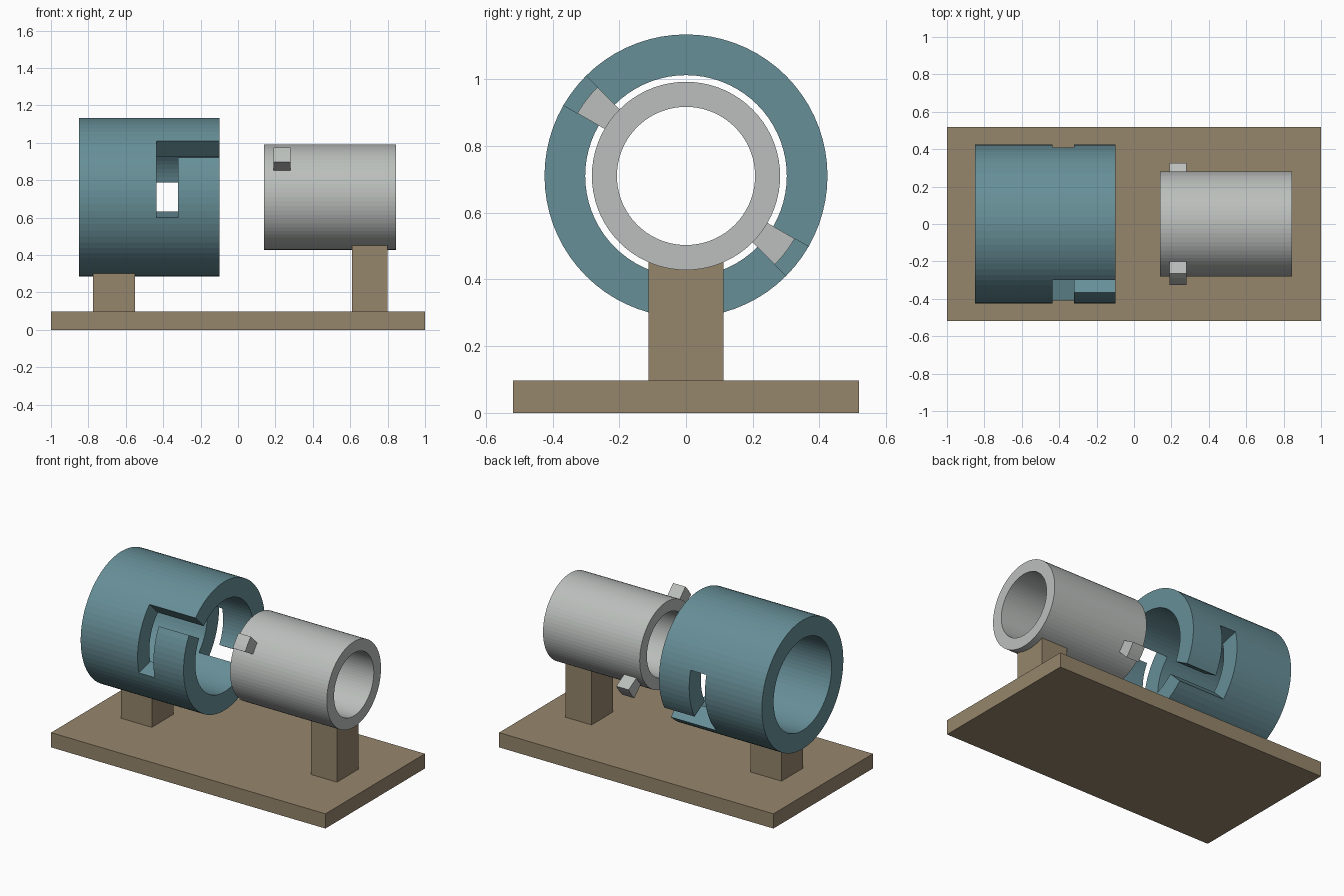
import bpy
import bmesh
from math import sin, cos, radians

cube = bpy.data.objects.get("Cube")
if cube:
    bpy.data.objects.remove(cube, do_unlink=True)

AXIS_Z = 0.71   # height of the shared tube axis
STEP = 5        # degrees per facet
COUNT = 360 // STEP


def material(name, rgb):
    mat = bpy.data.materials.new(name)
    mat.use_nodes = True
    mat.diffuse_color = (*rgb, 1)
    mat.node_tree.nodes["Principled BSDF"].inputs["Base Color"].default_value = (*rgb, 1)
    return mat


def finish(name, bm, mat):
    bmesh.ops.recalc_face_normals(bm, faces=bm.faces)
    mesh = bpy.data.meshes.new(name)
    bm.to_mesh(mesh)
    bm.free()
    mesh.materials.append(mat)
    obj = bpy.data.objects.new(name, mesh)
    bpy.context.collection.objects.link(obj)
    return obj


def box(name, low, high, mat):
    bm = bmesh.new()
    bmesh.ops.create_cube(bm, size=1)
    for v in bm.verts:
        v.co = [a + (b - a) * (c + 0.5) for a, b, c in zip(low, high, v.co)]
    return finish(name, bm, mat)


def ring_solid(name, xs, inner, outer, mat, solid=lambda band, angle: True):
    """Thick ring along x; solid(band, angle) tells which cells hold material."""
    bm = bmesh.new()
    verts = {}

    def vert(i, j, r):
        key = (i, j % COUNT, r)
        if key not in verts:
            a = radians(key[1] * STEP)
            verts[key] = bm.verts.new((xs[i], r * cos(a), AXIS_Z + r * sin(a)))
        return verts[key]

    def filled(i, j):
        return 0 <= i < len(xs) - 1 and solid(i, (j % COUNT + 0.5) * STEP)

    def face(*corners):
        bm.faces.new([vert(*c) for c in corners])

    for i in range(len(xs) - 1):
        for j in range(COUNT):
            if not filled(i, j):
                continue
            for r in (inner, outer):
                face((i, j, r), (i + 1, j, r), (i + 1, j + 1, r), (i, j + 1, r))
            for di in (0, 1):       # end walls
                if not filled(i + 2 * di - 1, j):
                    k = i + di
                    face((k, j, inner), (k, j, outer), (k, j + 1, outer), (k, j + 1, inner))
            for dj in (0, 1):       # radial walls
                if not filled(i, j + 2 * dj - 1):
                    k = j + dj
                    face((i, k, inner), (i, k, outer), (i + 1, k, outer), (i + 1, k, inner))
    return finish(name, bm, mat)


brown = material("brown", (0.305, 0.238, 0.150))
teal = material("teal", (0.136, 0.275, 0.314))
grey = material("light grey", (0.497, 0.521, 0.503))


# Socket: two opposite L-shaped slots, entered from the open end
def socket_wall(band, angle):
    turn = (angle - 135) % 180
    return not (band == 1 and turn < 60 or band == 2 and turn < 15)


ring_solid("socket", (-0.85, -0.435, -0.32, -0.10), 0.302, 0.424, teal, socket_wall)

# Plug tube and its two locking pins
ring_solid("plug_tube", (0.14, 0.845), 0.207, 0.282, grey)
for side, start in (("front", 135), ("back", 315)):
    ring_solid(side + "_locking_pin", (0.19, 0.28), 0.26, 0.376, grey,
               lambda band, angle, start=start: start < angle < start + 15)

# Base and the posts, which end inside the tube walls
box("base", (-1, -0.518, 0), (1, 0.518, 0.097), brown)
box("socket_post", (-0.775, -0.112, 0.09), (-0.55, 0.112, 0.302), brown)
box("plug_post", (0.61, -0.112, 0.09), (0.80, 0.112, 0.452), brown)
